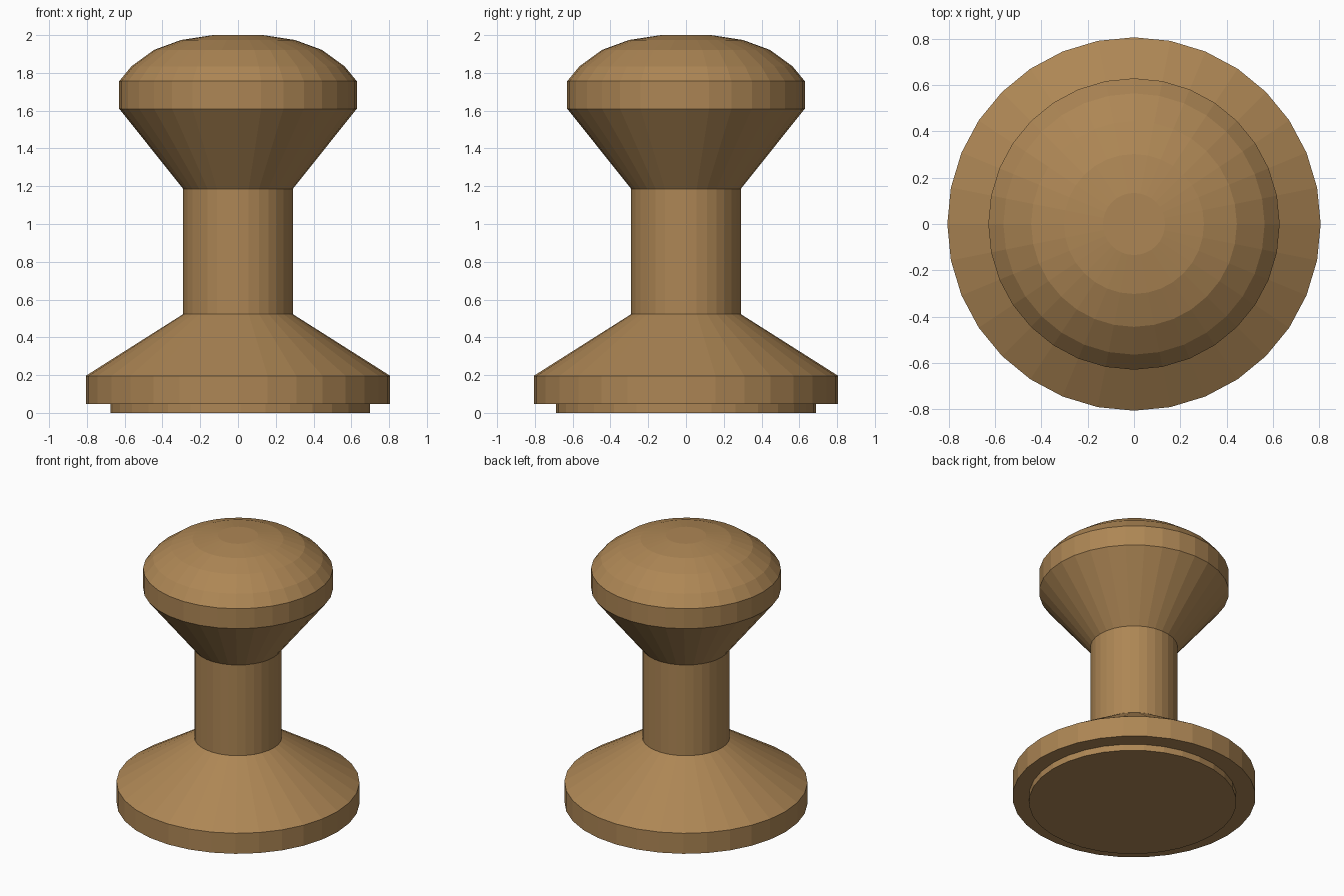
import bpy, bmesh
from math import cos, sin, tau

if "Cube" in bpy.data.objects:
    bpy.data.objects.remove(bpy.data.objects["Cube"])

SIDES = 32

wood = bpy.data.materials.new("brown_wood")
wood.diffuse_color = (0.42, 0.24, 0.09, 1)
wood.use_nodes = True
wood.node_tree.nodes["Principled BSDF"].inputs["Base Color"].default_value = wood.diffuse_color


def turned(name, profile, x=0.0):
    """Capped solid of revolution from (radius, height) points, bottom to top."""
    bm = bmesh.new()
    rings = [[bm.verts.new((r * cos(tau * i / SIDES), r * sin(tau * i / SIDES), z))
              for i in range(SIDES)] for r, z in profile]
    for low, high in zip(rings, rings[1:]):
        for i in range(SIDES):
            j = (i + 1) % SIDES
            bm.faces.new((low[i], low[j], high[j], high[i]))
    bm.faces.new(rings[0][::-1])
    bm.faces.new(rings[-1])
    mesh = bpy.data.meshes.new(name)
    bm.to_mesh(mesh)
    bm.free()
    mesh.materials.append(wood)
    obj = bpy.data.objects.new(name, mesh)
    obj.location.x = x
    bpy.context.collection.objects.link(obj)
    return obj


# Thin pad under the base, very slightly off centre
turned("foot_pad", [(0.688, 0.0), (0.688, 0.046)], x=0.012)

# Base, stem and domed head turned as one piece
turned("knob_body", [
    (0.806, 0.046), (0.806, 0.196),                  # base rim
    (0.29, 0.523), (0.29, 1.186),                    # stem
    (0.629, 1.61), (0.629, 1.756),                   # head rim
    (0.564, 1.835), (0.444, 1.922), (0.302, 1.974), (0.134, 2.0),  # dome
])
